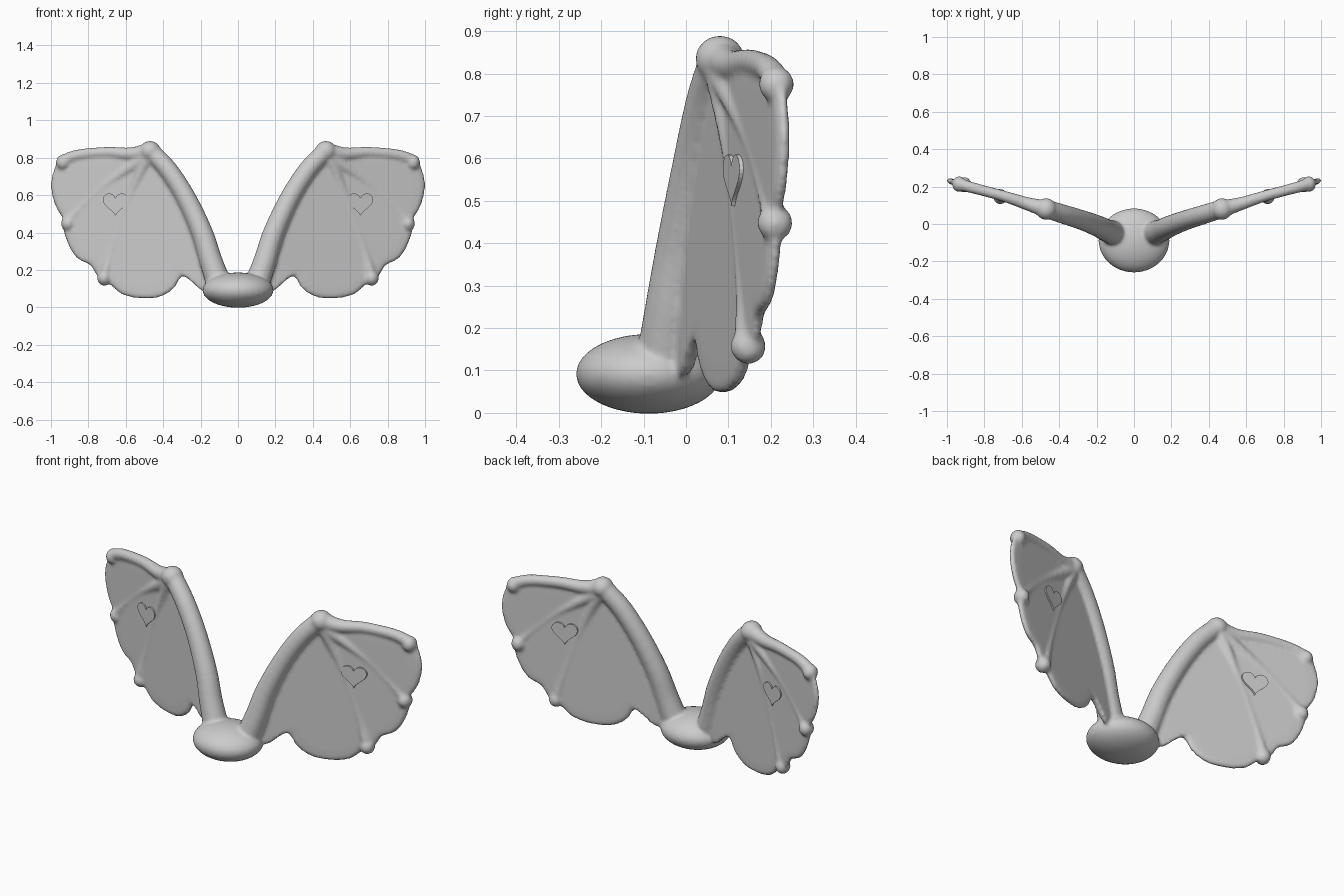
import bpy, bmesh, math
from mathutils import Vector, Matrix

if "Cube" in bpy.data.objects:
    bpy.data.objects.remove(bpy.data.objects["Cube"])


def spline(pts, steps, closed=False):
    """Catmull-Rom through points of any dimension."""
    p = [Vector(q) for q in pts]
    n = len(p)
    get = (lambda i: p[i % n]) if closed else (lambda i: p[max(0, min(n - 1, i))])
    out = []
    for i in range(n if closed else n - 1):
        a, b, c, d = (get(i + k) for k in (-1, 0, 1, 2))
        for s in range(steps):
            t = s / steps
            out.append(0.5 * (2 * b + (c - a) * t + (2 * a - 5 * b + 4 * c - d) * t * t
                              + (3 * b - a - 3 * c + d) * t ** 3))
    return out if closed else out + [p[-1]]


def plane_y(x):
    """Depth of the swept-back wing plane."""
    return 0.08 + (x - 0.47) * 0.29


def skin(bm, rings, caps=True):
    vr = [[bm.verts.new(v) for v in r] for r in rings]
    n = len(vr[0])
    for a, b in zip(vr, vr[1:]):
        for i in range(n):
            bm.faces.new((a[i], a[(i + 1) % n], b[(i + 1) % n], b[i]))
    if caps:
        bm.faces.new(vr[0][::-1])
        bm.faces.new(vr[-1])


def bone(bm, pts, sides=14):
    path = spline(pts, 6)
    rings = []
    for i, q in enumerate(path):
        tan = (path[min(i + 1, len(path) - 1)] - path[max(i - 1, 0)]).to_3d().normalized()
        u = tan.cross(Vector((0, 1, 0))).normalized()
        v = tan.cross(u)
        rings.append([q.to_3d() + q[3] * (u * math.cos(a) + v * math.sin(a))
                      for a in (2 * math.pi * k / sides for k in range(sides))])
    skin(bm, rings)


def ball(bm, loc, scale):
    m = Matrix.Translation(loc) @ Matrix.Diagonal((*scale, 1))
    bmesh.ops.create_uvsphere(bm, u_segments=32, v_segments=20, radius=1, matrix=m)


def membrane(bm, outline, centre):
    """Thin lens-edged web filling the outline in the wing plane."""
    edge = spline(outline, 4, True)
    c = Vector(centre)
    rings = []
    prof = [(0.02, .018), (0.5, .018), (0.85, .018), (0.96, .016), (1, .007)]
    for t, h in [(t, -h) for t, h in prof] + [(t, h) for t, h in prof[::-1]]:
        ring = []
        for e in edge:
            q = c.lerp(e, t)
            ring.append((q.x, plane_y(q.x) + h, q.y))
        rings.append(ring)
    skin(bm, rings)


def add_object(name, bm):
    bmesh.ops.recalc_face_normals(bm, faces=bm.faces[:])
    me = bpy.data.meshes.new(name)
    bm.to_mesh(me)
    bm.free()
    ob = bpy.data.objects.new(name, me)
    bpy.context.collection.objects.link(ob)
    return ob


OUTLINE = [(.47, .84), (.70, .835), (.93, .81), (.985, .73), (1.0, .64), (.975, .54), (.935, .47),
           (.93, .40), (.895, .31), (.85, .255), (.79, .225), (.745, .16), (.68, .12), (.62, .07),
           (.52, .047), (.42, .055), (.345, .10), (.30, .165), (.25, .14), (.18, .085), (.13, .15),
           (.165, .30), (.25, .52), (.36, .72)]

# Right wing: arm, fingers, knuckles and web
wing = bmesh.new()
bone(wing, [(.09, -.055, .09, .07), (.145, -.035, .25, .062), (.192, -.012, .40, .058),
            (.275, .02, .58, .054), (.37, .05, .73, .052), (.465, .08, .833, .05)])
bone(wing, [(.47, .08, .835, .048), (.57, .108, .82, .036), (.70, .15, .828, .030),
            (.85, .19, .815, .030), (.93, .212, .785, .034)])
WRIST = (.48, .083, .81, .042)
bone(wing, [WRIST, (.70, .147, .66, .022), (.85, .19, .52, .022), (.91, .208, .45, .032)])
bone(wing, [WRIST, (.58, .112, .58, .022), (.67, .138, .32, .022), (.715, .147, .16, .034)])
ball(wing, (.47, .08, .835), (.056, .058, .055))
for loc in ((.935, .213, .775), (.908, .21, .448), (.715, .147, .157)):
    ball(wing, loc, (.038, .042, .042))
membrane(wing, OUTLINE, (.60, .45))

# Mirrored wing and rounded body, fused into one smooth skin
bmesh.ops.recalc_face_normals(wing, faces=wing.faces[:])
dup = bmesh.ops.duplicate(wing, geom=wing.verts[:] + wing.edges[:] + wing.faces[:])["geom"]
for v in (g for g in dup if isinstance(g, bmesh.types.BMVert)):
    v.co.x *= -1
ball(wing, (0, -.088, .092), (.19, .172, .094))
body = add_object("wings_and_base", wing)
rem = body.modifiers.new("fuse", 'REMESH')
rem.mode = 'VOXEL'
rem.voxel_size = 0.009
rem.use_smooth_shade = True
sm = body.modifiers.new("soften", 'SMOOTH')
sm.factor = 0.5
sm.iterations = 5

# Heart plates set through each web
for side, label in ((1, "right"), (-1, "left")):
    bm = bmesh.new()
    rings = []
    for h in (-.027, .027):
        ring = []
        for k in range(48):
            a = 2 * math.pi * k / 48
            x = .655 + .068 * math.sin(a) ** 3
            z = .559 + .0042 * (13 * math.cos(a) - 5 * math.cos(2 * a)
                                - 2 * math.cos(3 * a) - math.cos(4 * a))
            ring.append((side * x, plane_y(x) + h, z))
        rings.append(ring)
    skin(bm, rings)
    add_object("heart_" + label, bm)
